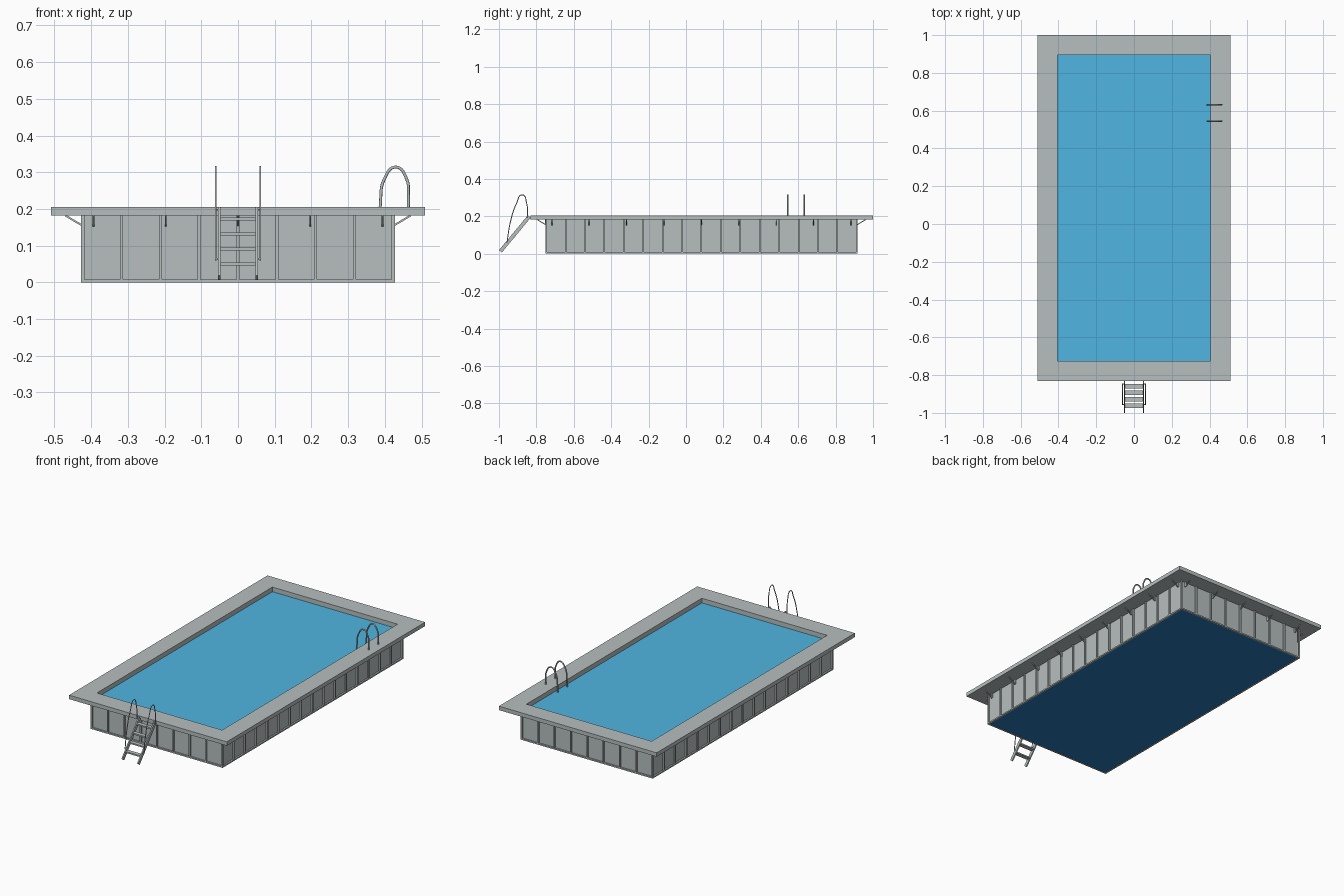
import bpy
import bmesh
from mathutils import Vector, Matrix

cube = bpy.data.objects.get("Cube")
if cube:
    bpy.data.objects.remove(cube, do_unlink=True)


def material(name, rgb):
    m = bpy.data.materials.new(name)
    m.use_nodes = True
    m.diffuse_color = (*rgb, 1)
    m.node_tree.nodes["Principled BSDF"].inputs["Base Color"].default_value = (*rgb, 1)
    return m


GREY = material("grey", (0.47, 0.52, 0.515))
WATER = material("water blue", (0.08, 0.46, 0.75))
LINER = material("deep blue", (0.022, 0.19, 0.46))


def finish(name, bm, mat):
    mesh = bpy.data.meshes.new(name)
    bm.to_mesh(mesh)
    bm.free()
    mesh.materials.append(mat)
    obj = bpy.data.objects.new(name, mesh)
    bpy.context.collection.objects.link(obj)


def add_box(bm, lo, hi):
    lo, hi = Vector(lo), Vector(hi)
    size = hi - lo
    bmesh.ops.create_cube(bm, size=1, matrix=Matrix.Translation((lo + hi) / 2)
                          @ Matrix.Diagonal((*size, 1)))


def add_beam(bm, a, b, width, depth):
    a, b = Vector(a), Vector(b)
    d = b - a
    bmesh.ops.create_cube(bm, size=1, matrix=Matrix.Translation((a + b) / 2)
                          @ d.to_track_quat('Z', 'Y').to_matrix().to_4x4()
                          @ Matrix.Diagonal((width, depth, d.length, 1)))


def add_ring(bm, outer, inner, z0, z1):
    """Rectangular frame with mitred corners, outer/inner = (x, y0, y1)."""
    def loop(r, z):
        x, y0, y1 = r
        return [bm.verts.new(p) for p in
                ((-x, y0, z), (x, y0, z), (x, y1, z), (-x, y1, z))]
    loops = [loop(outer, z0), loop(outer, z1), loop(inner, z1), loop(inner, z0)]
    for k in range(4):
        p, q = loops[k], loops[(k + 1) % 4]
        for i in range(4):
            j = (i + 1) % 4
            bm.faces.new((p[i], p[j], q[j], q[i]))


def tube(name, points, radius):
    curve = bpy.data.curves.new(name, 'CURVE')
    curve.dimensions = '3D'
    curve.bevel_depth = radius
    curve.bevel_resolution = 6
    curve.resolution_u = 10
    curve.use_fill_caps = True
    spline = curve.splines.new('BEZIER')
    spline.bezier_points.add(len(points) - 1)
    for bp, p in zip(spline.bezier_points, points):
        bp.co = p
        bp.handle_left_type = bp.handle_right_type = 'AUTO'
    curve.materials.append(GREY)
    obj = bpy.data.objects.new(name, curve)
    bpy.context.collection.objects.link(obj)
    bpy.ops.object.select_all(action='DESELECT')
    obj.select_set(True)
    bpy.context.view_layer.objects.active = obj
    bpy.ops.object.convert(target='MESH')
    bpy.ops.object.shade_smooth_by_angle()


# Main sizes
X, Y0, Y1 = 0.427, -0.752, 0.917
MID = (Y0 + Y1) / 2
DECK0, DECK1 = 0.182, 0.205
HOLE = (0.405, -0.725, 0.896)
INSET, RIB = 0.009, 0.008
CORE = (X - INSET, Y0 + INSET, Y1 - INSET)

# Deck around the pool
bm = bmesh.new()
add_ring(bm, (0.51, -0.832, 1.0), HOLE, DECK0, DECK1)
finish("deck", bm, GREY)

# Recessed wall panels
bm = bmesh.new()
add_ring(bm, CORE, HOLE, 0.002, DECK0)
finish("wall_panels", bm, GREY)

# Wall frame: bottom rail and upright ribs
bm = bmesh.new()
add_ring(bm, (X, Y0, Y1), CORE, 0, RIB)
finish("bottom_rail", bm, GREY)

bm = bmesh.new()
h = RIB / 2
for i in range(9):
    x = -X + h + i * (2 * X - RIB) / 8
    add_box(bm, (x - h, Y0, RIB), (x + h, Y0 + INSET, DECK0))
    add_box(bm, (x - h, Y1 - INSET, RIB), (x + h, Y1, DECK0))
for i in range(17):
    y = Y0 + h + i * (Y1 - Y0 - RIB) / 16
    add_box(bm, (X - INSET, y - h, RIB), (X, y + h, DECK0))
    add_box(bm, (-X, y - h, RIB), (INSET - X, y + h, DECK0))
finish("wall_ribs", bm, GREY)

# Pool floor and water
bm = bmesh.new()
add_box(bm, (-CORE[0], CORE[1], 0.001), (CORE[0], CORE[2], 0.007))
finish("pool_floor", bm, LINER)
bm = bmesh.new()
add_box(bm, (-HOLE[0], HOLE[1], 0.172), (HOLE[0], HOLE[2], 0.178))
finish("water", bm, WATER)

# Diagonal brackets holding up the deck
bm = bmesh.new()


def add_bracket(x, y, out):
    base, out = Vector((x, y, 0)), Vector(out)
    low, high = Vector((0, 0, 0.154)), Vector((0, 0, DECK0))
    add_beam(bm, base + low - out * 0.004, base + high + out * 0.043, 0.005, 0.005)
    add_beam(bm, base + low - out * 0.004, base + high - out * 0.004, 0.005, 0.01)


for i in range(-2, 3):
    add_bracket(i * 0.197, Y0, (0, -1, 0))
    add_bracket(i * 0.197, Y1, (0, 1, 0))
for i in range(-4, 5):
    for s in (-1, 1):
        add_bracket(s * X, MID + i * 0.2, (s, 0, 0))
finish("deck_brackets", bm, GREY)

# Sloping entry ladder at the front
foot, top = Vector((0, -0.992, 0.013)), Vector((0, -0.838, 0.199))
bm = bmesh.new()
for s in (-1, 1):
    side = Vector((s * 0.0505, 0, 0))
    add_beam(bm, foot + side, top + side, 0.007, 0.02)
finish("ladder_sides", bm, GREY)

bm = bmesh.new()
for z in (0.05, 0.091, 0.132, 0.173):
    y = foot.lerp(top, (z - foot.z) / (top.z - foot.z)).y
    add_box(bm, (-0.047, y - 0.012, z - 0.004), (0.047, y + 0.012, z + 0.004))
finish("ladder_steps", bm, GREY)

# Ladder handrails and the short pins that hold them
bm = bmesh.new()
for s, label in ((-1, "right"), (1, "left")):
    x = s * 0.0605
    tube(label + "_ladder_handrail",
         [(x, -0.957, 0.06), (x, -0.94, 0.165), (x, -0.907, 0.267),
          (x, -0.875, 0.315), (x, -0.852, 0.27), (x, -0.847, 0.195)], 0.0025)
    for y, z in ((-0.956, 0.064), (-0.847, 0.198)):
        add_beam(bm, (s * 0.049, y, z), (x, y, z), 0.005, 0.005)
finish("handrail_pins", bm, GREY)

# Arched grab rails on the pool edge
for y, label in ((0.545, "front"), (0.632, "back")):
    tube(label + "_grab_rail",
         [(0.387, y, 0.165), (0.388, y, 0.215), (0.398, y, 0.28), (0.43, y, 0.314),
          (0.46, y, 0.28), (0.464, y, 0.24), (0.464, y, 0.2)], 0.004)
